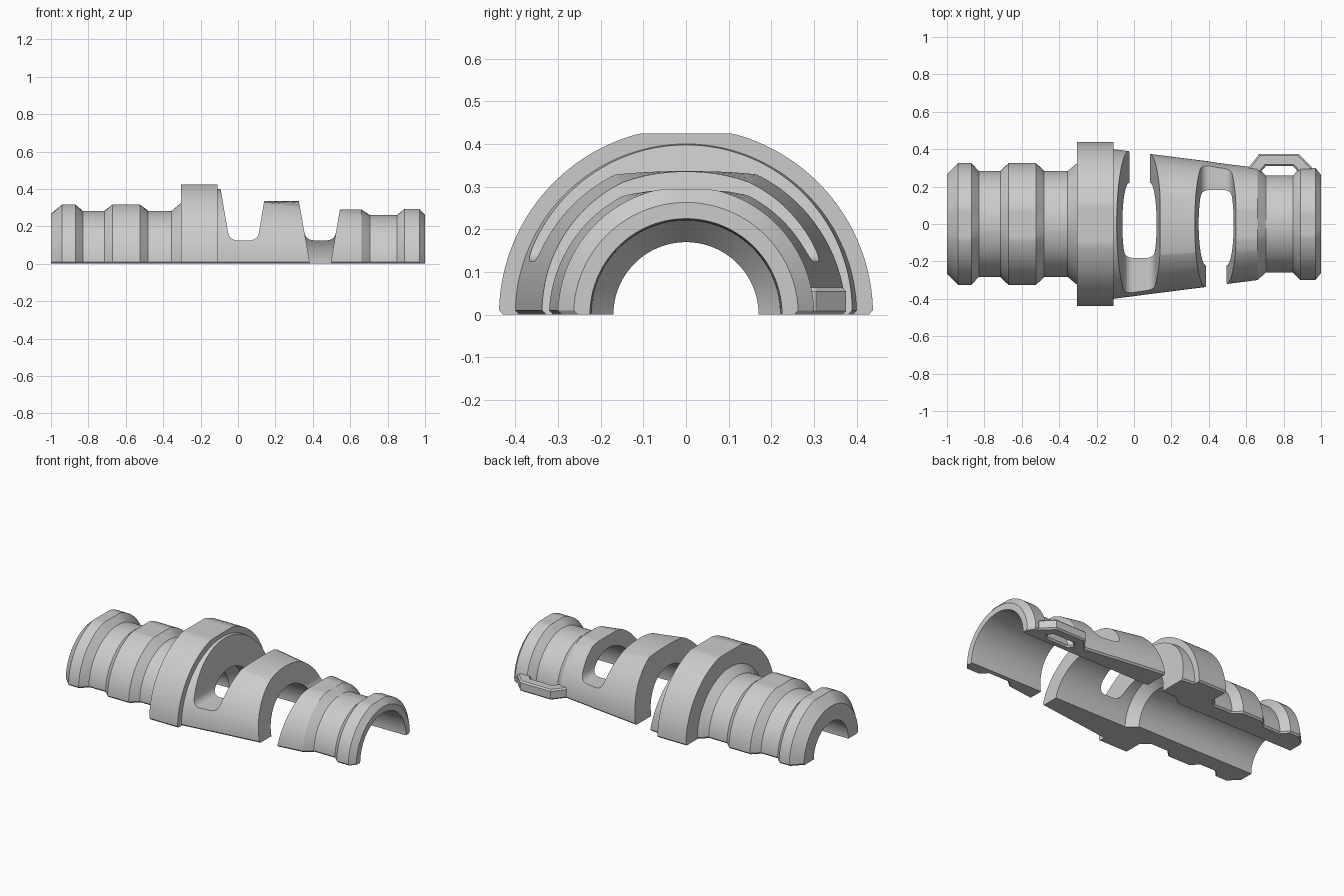
import bpy, bmesh, math

if "Cube" in bpy.data.objects:
    bpy.data.objects.remove(bpy.data.objects["Cube"])

mat = bpy.data.materials.new("grey")
mat.diffuse_color = (0.6, 0.6, 0.6, 1)
mat.use_nodes = True
mat.node_tree.nodes["Principled BSDF"].inputs["Base Color"].default_value = mat.diffuse_color


def make_object(name, bm):
    bmesh.ops.recalc_face_normals(bm, faces=bm.faces)
    mesh = bpy.data.meshes.new(name)
    bm.to_mesh(mesh)
    bm.free()
    mesh.materials.append(mat)
    ob = bpy.data.objects.new(name, mesh)
    bpy.context.collection.objects.link(ob)
    return ob


def loft(rows):
    """Solid through a series of closed loops with equal point counts."""
    bm = bmesh.new()
    rings = [[bm.verts.new(p) for p in row] for row in rows]
    n = len(rings[0])
    for a, b in zip(rings, rings[1:]):
        for i in range(n):
            j = (i + 1) % n
            bm.faces.new((a[i], a[j], b[j], b[i]))
    bm.faces.new(rings[0])
    bm.faces.new(rings[-1])
    return bm


# Outer profile: x, radius, height of the flat on top
OUTER = [
    (-1.0, 0.267, 1), (-0.94, 0.327, 0.317), (-0.87, 0.327, 0.317),
    (-0.83, 0.283, 1), (-0.715, 0.283, 1), (-0.67, 0.327, 0.317),
    (-0.525, 0.327, 0.317), (-0.48, 0.283, 1), (-0.355, 0.283, 1),
    (-0.305, 0.325, 1), (-0.305, 0.438, 0.425), (-0.11, 0.438, 0.425),
    (-0.11, 0.40, 1), (0.0, 0.386, 1), (0.06, 0.378, 0.337),
    (0.40, 0.335, 0.337), (0.44, 0.328, 0.29), (0.66, 0.30, 0.29),
    (0.705, 0.26, 1), (0.85, 0.26, 1), (0.89, 0.30, 0.293),
    (0.97, 0.30, 0.293), (1.0, 0.263, 1),
]
# Bore: wide on the right, stepping down to a narrow run on the left
INNER = [(1.0, 0.225), (0.97, 0.222), (-0.12, 0.22), (-0.18, 0.17), (-1.0, 0.17)]
SEGMENTS = 80
LIP = 0.01


def shell_row(k):
    """One radial slice; the rows next to the base form a small chamfer."""
    row = []
    for i, (x, r, flat) in enumerate(OUTER + [(x, r, 1) for x, r in INNER]):
        if k in (0, SEGMENTS + 2):
            y, z = (r - LIP if i < len(OUTER) else r), 0.0
            y = y if k == 0 else -y
        else:
            a0 = math.asin(LIP / r)
            a = a0 + (math.pi - 2 * a0) * (k - 1) / SEGMENTS
            y, z = r * math.cos(a), min(r * math.sin(a), flat)
        row.append((x, y, z))
    return row


body = make_object("half_shell", loft([shell_row(k) for k in range(SEGMENTS + 3)]))


def gap_cutter(name, left, right, open_side):
    """Flared slot, open to the base on one side and with a rounded floor on the other."""
    def wall(w, z):
        return w[0] + w[1] * z

    def outline(floor, r=0.045, steps=6):
        def corner(w, s):
            p0 = (wall(w, floor + r), floor + r)
            p1 = (wall(w, floor), floor)
            p2 = (p1[0] + s * r, floor)
            return [tuple((1 - t) ** 2 * a + 2 * t * (1 - t) * b + t * t * c
                          for a, b, c in zip(p0, p1, p2))
                    for t in (i / steps for i in range(steps + 1))]
        return ([(wall(left, 0.5), 0.5)] + corner(left, 1)
                + corner(right, -1)[::-1] + [(wall(right, 0.5), 0.5)])

    stations = [(-0.7, 0.125), (-0.01, 0.125), (0.01, -0.2), (0.7, -0.2)]
    ob = make_object(name, loft([[(x, y * open_side, z) for x, z in outline(f)]
                                 for y, f in stations]))
    ob.hide_render = True
    return ob


# Two opposing slots
cutters = [
    gap_cutter("left_slot_cutter", (-0.025, -0.17), (0.085, 0.163), 1),
    gap_cutter("right_slot_cutter", (0.385, -0.178), (0.495, 0.172), -1),
]
bpy.context.view_layer.objects.active = body
body.select_set(True)
for c in cutters:
    m = body.modifiers.new("slot", "BOOLEAN")
    m.operation = "DIFFERENCE"
    m.solver = "EXACT"
    m.object = c
    bpy.ops.object.modifier_apply(modifier=m.name)
for c in cutters:
    bpy.data.objects.remove(c)
bpy.ops.object.shade_smooth_by_angle(angle=math.radians(12))

# Side loop at the back right
LOOP = [(0.61, 0.24), (0.61, 0.30), (0.67, 0.375), (0.88, 0.375), (0.95, 0.305),
        (0.95, 0.24), (0.89, 0.24), (0.885, 0.27), (0.85, 0.31), (0.705, 0.31),
        (0.67, 0.27), (0.67, 0.24)]
side_loop = make_object("side_loop", loft([[(x, y, z) for x, y in LOOP] for z in (0, 0.064)]))
bevel = side_loop.modifiers.new("edge", "BEVEL")
bevel.width = 0.009
bevel.segments = 1
bevel.limit_method = "ANGLE"
bevel.angle_limit = math.radians(60)
